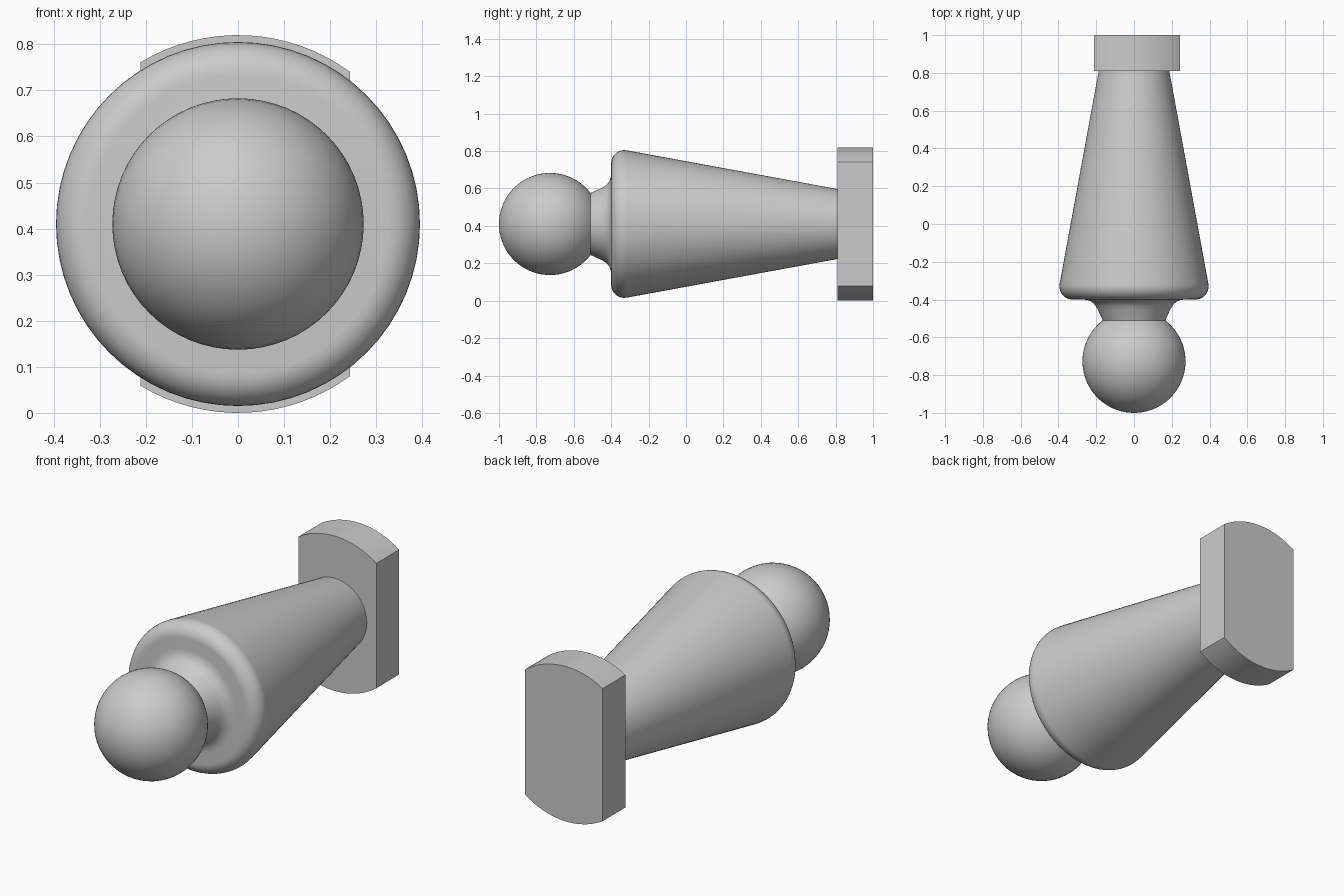
import bpy, bmesh
from math import sin, cos, pi, radians, asin, acos, sqrt

if "Cube" in bpy.data.objects:
    bpy.data.objects.remove(bpy.data.objects["Cube"])

AXIS_Z = 0.41
SEGS = 64


def make_object(name, bm):
    bmesh.ops.remove_doubles(bm, verts=bm.verts, dist=1e-5)
    bmesh.ops.recalc_face_normals(bm, faces=bm.faces)
    mesh = bpy.data.meshes.new(name)
    bm.to_mesh(mesh)
    bm.free()
    ob = bpy.data.objects.new(name, mesh)
    bpy.context.collection.objects.link(ob)
    bpy.ops.object.select_all(action='DESELECT')
    ob.select_set(True)
    bpy.context.view_layer.objects.active = ob
    bpy.ops.object.shade_smooth_by_angle(angle=radians(30))
    return ob


def lathe(name, profile):
    """Turn a (y, radius) profile around the lengthwise axis."""
    bm = bmesh.new()
    verts = [bm.verts.new((0, y, AXIS_Z + r)) for y, r in profile]
    edges = [bm.edges.new(p) for p in zip(verts, verts[1:])]
    bmesh.ops.spin(bm, geom=verts + edges, cent=(0, 0, AXIS_Z), axis=(0, 1, 0),
                   angle=2 * pi, steps=SEGS)
    # outward normals on an open shell
    ob = make_object(name, bm)
    p = max(ob.data.polygons, key=lambda f: f.center.z)
    if p.normal.z < 0:
        ob.data.flip_normals()
    return ob


# Round ball at the front, open where the neck joins
R, CY = 0.273, -0.727
neck_y = -0.51
end = pi - acos((neck_y - CY) / R)
lathe("ball", [(CY - R * cos(end * i / 28), R * sin(end * i / 28)) for i in range(29)])
neck_r = sqrt(R * R - (neck_y - CY) ** 2)

# Neck flaring into the tapered body with a rounded rim
profile = [(neck_y, neck_r), (-0.455, 0.191), (-0.435, 0.202), (-0.420, 0.214),
           (-0.409, 0.230), (-0.402, 0.249), (-0.400, 0.268)]
last = pi / 2 + radians(10.4)
profile += [(-0.33 - 0.07 * cos(last * i / 10), 0.325 + 0.07 * sin(last * i / 10))
            for i in range(11)]
profile.append((0.81, 0.187))
lathe("tapered_body", profile)

# End plate: a disc trimmed by two upright sides
PR, LEFT, RIGHT = 0.41, -0.212, 0.243
a0, a1 = asin(LEFT / PR), asin(RIGHT / PR)
angles = [a0 + (a1 - a0) * i / 16 for i in range(17)]
outline = [(PR * sin(a), AXIS_Z + PR * cos(a)) for a in angles]
outline += [(PR * sin(a), AXIS_Z - PR * cos(a)) for a in reversed(angles)]
bm = bmesh.new()
face = bm.faces.new([bm.verts.new((x, 0.81, z)) for x, z in outline])
ext = bmesh.ops.extrude_face_region(bm, geom=[face], use_keep_orig=True)
bmesh.ops.translate(bm, vec=(0, 0.19, 0),
                    verts=[g for g in ext["geom"] if isinstance(g, bmesh.types.BMVert)])
make_object("end_plate", bm)
